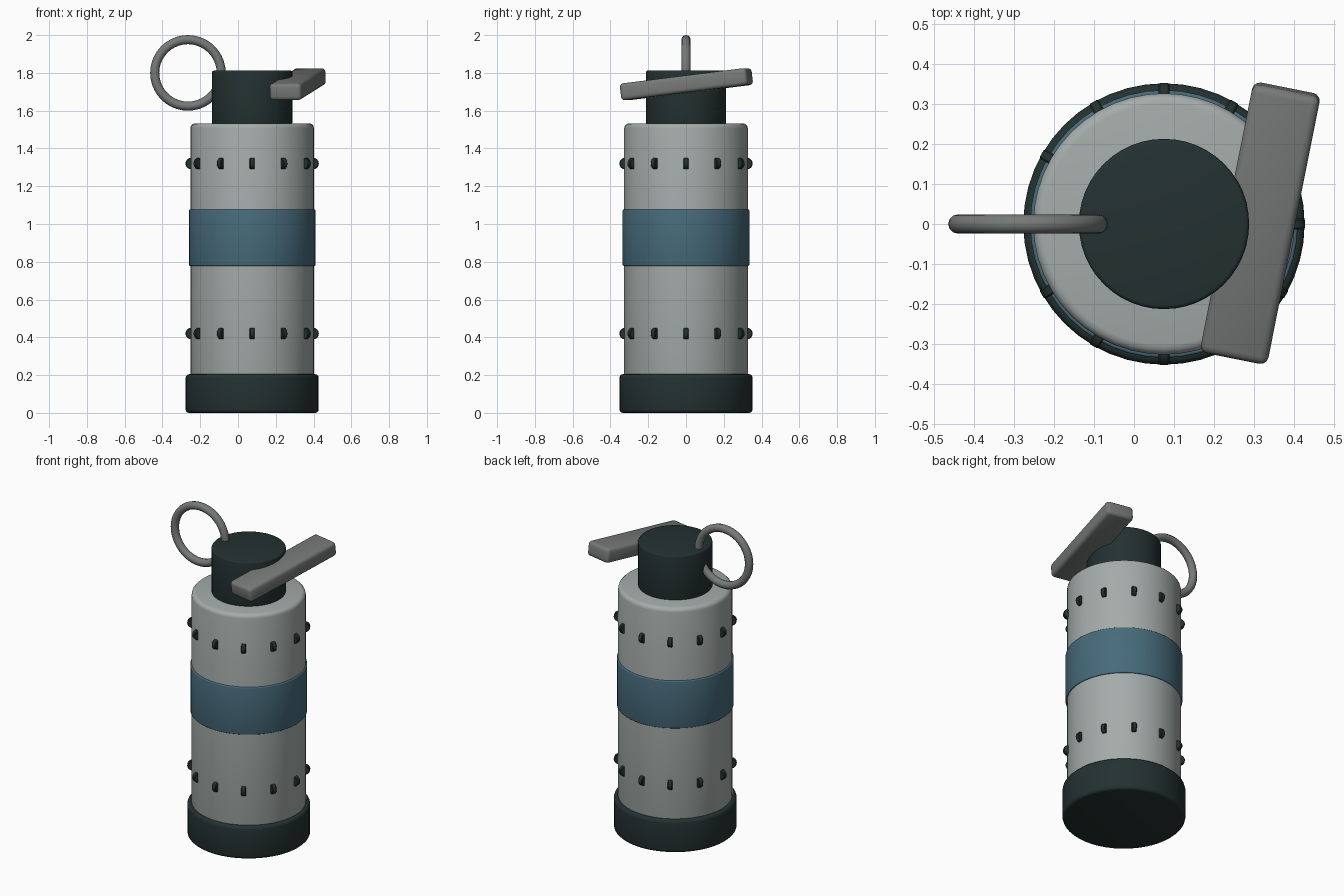
import bpy, math
from mathutils import Vector

if "Cube" in bpy.data.objects:
    bpy.data.objects.remove(bpy.data.objects["Cube"])

CX = 0.075  # canister axis


def material(name, rgb):
    m = bpy.data.materials.new(name)
    m.diffuse_color = (*rgb, 1)
    m.use_nodes = True
    m.node_tree.nodes["Principled BSDF"].inputs["Base Color"].default_value = m.diffuse_color
    return m


body_grey = material("body grey", (0.37, 0.41, 0.40))
dark = material("dark green grey", (0.017, 0.031, 0.030))
blue = material("band blue", (0.062, 0.145, 0.195))
metal = material("lever metal", (0.18, 0.195, 0.185))


def finish(ob, name, mat, bevel=0, segments=3):
    """Name, colour, bevel and smooth the active object."""
    ob.name = name
    ob.data.materials.append(mat)
    if bevel:
        bpy.ops.object.transform_apply(location=False, rotation=False, scale=True)
        mod = ob.modifiers.new("soft edges", "BEVEL")
        mod.width = bevel
        mod.segments = segments
        mod.limit_method = "ANGLE"
        mod.angle_limit = math.radians(40)
        bpy.ops.object.modifier_apply(modifier=mod.name)
    bpy.ops.object.shade_smooth_by_angle(angle=math.radians(35))
    return ob


def drum(name, mat, radius, z0, z1, bevel):
    """Upright bevelled cylinder on the canister axis."""
    bpy.ops.mesh.primitive_cylinder_add(vertices=48, radius=radius, depth=z1 - z0,
                                        location=(CX, 0, (z0 + z1) / 2))
    return finish(bpy.context.object, name, mat, bevel)


# Canister
drum("base_cap", dark, 0.352, 0.0, 0.205, 0.018)
drum("body", body_grey, 0.327, 0.1, 1.533, 0.025)
drum("band", blue, 0.335, 0.778, 1.077, 0.006)
drum("top_cap", dark, 0.213, 1.528, 1.812, 0.01)

# Two rows of small round studs
for row, z in (("lower", 0.42), ("upper", 1.32)):
    for i in range(12):
        a = math.tau * i / 12
        out = Vector((math.cos(a), math.sin(a), 0))
        bpy.ops.mesh.primitive_cylinder_add(
            vertices=16, radius=0.031, depth=0.027,
            location=Vector((CX, 0, z)) + out * 0.322,
            rotation=(math.pi / 2, 0, a))
        finish(bpy.context.object, f"{row}_stud_{i + 1}", dark, 0.004, 1)

# Pull ring
bpy.ops.mesh.primitive_torus_add(major_radius=0.176, minor_radius=0.024,
                                 major_segments=40, minor_segments=12,
                                 location=(-0.265, 0, 1.80),
                                 rotation=(math.pi / 2, 0, 0))
finish(bpy.context.object, "pull_ring", metal)

# Tilted safety lever
bpy.ops.mesh.primitive_cube_add(size=1, location=(0.316, 0.002, 1.74),
                                rotation=(math.radians(7), 0, math.radians(-11.3)))
lever = bpy.context.object
lever.scale = (0.172, 0.69, 0.09)
finish(lever, "safety_lever", metal, 0.02)
